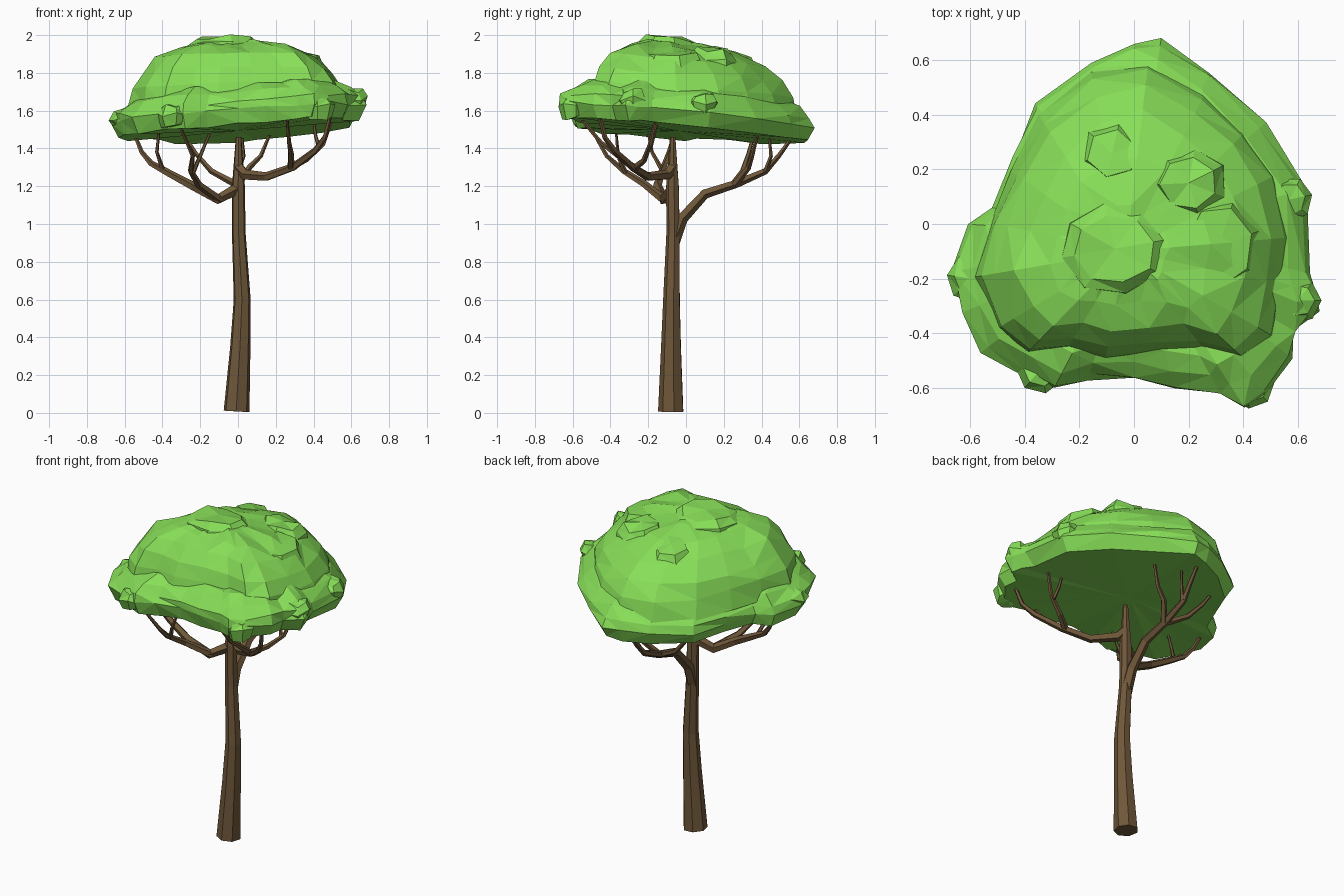
import bpy, bmesh, math, random
from mathutils import Vector

random.seed(4)
if "Cube" in bpy.data.objects:
    bpy.data.objects.remove(bpy.data.objects["Cube"])


def material(name, rgb):
    m = bpy.data.materials.new(name)
    m.use_nodes = True
    m.diffuse_color = (*rgb, 1)
    bsdf = next(n for n in m.node_tree.nodes if n.type == 'BSDF_PRINCIPLED')
    bsdf.inputs["Base Color"].default_value = (*rgb, 1)
    bsdf.inputs["Roughness"].default_value = 0.9
    return m


LEAF = material("leaf green", (0.245, 0.735, 0.098))
BARK = material("bark brown", (0.158, 0.096, 0.042))


def loft(name, rings, mat, start=None, end=None):
    """Bridge rings of points, closing each end with a fan or one flat face."""
    bm = bmesh.new()
    loops = [[bm.verts.new(p) for p in ring] for ring in rings]
    n = len(loops[0])
    for a, b in zip(loops, loops[1:]):
        for i in range(n):
            j = (i + 1) % n
            bm.faces.new((a[i], a[j], b[j], b[i]))
    for loop, tip in ((loops[0], start), (loops[-1], end)):
        if tip is None:
            bm.faces.new(loop)
        else:
            v = bm.verts.new(tip)
            for i in range(n):
                bm.faces.new((loop[i], loop[(i + 1) % n], v))
    if mat == LEAF:
        bmesh.ops.triangulate(bm, faces=bm.faces[:])
    bmesh.ops.recalc_face_normals(bm, faces=bm.faces[:])
    me = bpy.data.meshes.new(name)
    bm.to_mesh(me)
    bm.free()
    me.materials.append(mat)
    ob = bpy.data.objects.new(name, me)
    bpy.context.collection.objects.link(ob)


def limb(name, path, r0, r1, sides=5, radii=None):
    """Faceted tapering tube along a path."""
    pts = [Vector(p) for p in path]
    side, rings = Vector((1, 0.2, 0)), []
    for i, p in enumerate(pts):
        t = (pts[min(i + 1, len(pts) - 1)] - pts[max(i - 1, 0)]).normalized()
        side = (side - t * side.dot(t)).normalized()
        up = t.cross(side)
        r = radii[i] if radii else r0 + (r1 - r0) * i / (len(pts) - 1)
        angles = [math.tau * k / sides for k in range(sides)]
        rings.append([p + (side * math.cos(a) + up * math.sin(a)) * r for a in angles])
    loft(name, rings, BARK)


def foliage(name, outline, centre, levels, tilt, top, bottom, jitter):
    """Leaf mass: an outline scaled about its centre at each (scale, height)."""
    c = Vector(centre)

    def place(x, y, z):
        return Vector((x, y, z + tilt[0] * x + tilt[1] * y))

    rings = []
    for s, z in levels:
        ring = []
        for p in outline:
            q = c + (Vector(p) - c) * (s + random.uniform(-jitter, jitter))
            ring.append(place(q.x, q.y, z + random.uniform(-jitter, jitter) * 0.5))
        rings.append(ring)
    loft(name, rings, LEAF, place(*c, bottom), place(*c, top))


def polygon(x, y, rx, ry, n, turn=0.0):
    return [(x + rx * math.cos(turn + math.tau * i / n),
             y + ry * math.sin(turn + math.tau * i / n)) for i in range(n)]


# Trunk
limb("trunk", [(-.008, -.078, .008), (.012, -.077, .35), (.022, -.075, .6),
               (.004, -.067, .95), (.002, -.07, 1.2), (.003, -.07, 1.46)],
     0, 0, 7, (.07, .055, .046, .037, .035, .015))

# Back branch and its twigs
limb("back_branch", [(.002, -.07, .9), (0, -.02, 1.03), (0, .1, 1.16),
                     (-.01, .27, 1.215), (-.01, .42, 1.28), (0, .49, 1.36), (0, .57, 1.47)], .036, .009)
limb("back_twig_left", [(0, .26, 1.21), (.06, .33, 1.3), (.12, .35, 1.36), (.17, .38, 1.48)], .02, .008)
limb("back_twig_right", [(-.01, .25, 1.21), (-.14, .3, 1.28), (-.22, .33, 1.37), (-.29, .36, 1.48)], .02, .008)
limb("back_twig_end", [(0, .42, 1.28), (.03, .45, 1.36), (.02, .44, 1.47)], .013, .007)

# Right branch and its twigs
limb("right_branch", [(.002, -.07, 1.19), (-.11, -.12, 1.13), (-.24, -.15, 1.2),
                      (-.37, -.13, 1.27), (-.46, -.11, 1.32), (-.51, -.09, 1.38), (-.55, -.06, 1.48)], .032, .009)
limb("right_twig_front", [(-.1, -.12, 1.13), (-.21, -.22, 1.21), (-.25, -.33, 1.28),
                          (-.24, -.42, 1.36), (-.3, -.5, 1.5)], .024, .008)
limb("right_twig_middle", [(-.24, -.32, 1.27), (-.2, -.36, 1.36), (-.15, -.37, 1.48)], .014, .007)
limb("right_twig_end", [(-.4, -.13, 1.29), (-.43, -.18, 1.38), (-.42, -.2, 1.48)], .013, .007)

# Left branch and its twigs
limb("left_branch", [(.002, -.07, 1.3), (.04, -.1, 1.26), (.15, -.2, 1.25),
                     (.29, -.28, 1.3), (.41, -.38, 1.39), (.46, -.43, 1.46), (.49, -.46, 1.58)], .032, .01)
limb("left_twig_back", [(.28, -.27, 1.3), (.36, -.22, 1.34), (.45, -.19, 1.42), (.5, -.16, 1.56)], .02, .008)
limb("left_twig_front", [(.28, -.28, 1.3), (.28, -.37, 1.37), (.27, -.45, 1.43), (.26, -.55, 1.55)], .02, .008)
limb("left_twig_end", [(.43, -.19, 1.4), (.41, -.17, 1.47), (.4, -.15, 1.55)], .012, .007)

# Wide lower canopy with a flat, tilted underside
skirt = [(.64, .13), (.48, .37), (.28, .56), (.1, .685), (0, .67), (-.16, .6), (-.36, .44),
         (-.45, .25), (-.52, .06), (-.62, 0), (-.685, -.18), (-.64, -.33), (-.56, -.47),
         (-.42, -.55), (-.3, -.615), (-.17, -.57), (0, -.57), (.15, -.605), (.32, -.63),
         (.41, -.68), (.49, -.63), (.59, -.5), (.6, -.4), (.68, -.32), (.68, -.26), (.64, -.18)]
foliage("lower_canopy", skirt, (0, -.04),
        [(.93, 1.485), (.99, 1.56), (.97, 1.605), (.87, 1.66), (.75, 1.7)],
        (.07, -.08), 1.72, 1.49, .018)

# Domed upper canopy: steep at the front, sloping down to the lower one behind
crown = [(.56, -.05), (.5, .17), (.39, .32), (.25, .46), (.05, .57), (-.15, .52), (-.33, .37),
         (-.43, .18), (-.5, 0), (-.56, -.19), (-.48, -.37), (-.38, -.46), (-.24, -.45),
         (-.1, -.475), (.08, -.46), (.25, -.45), (.4, -.49), (.49, -.4), (.53, -.22)]
foliage("upper_canopy", crown, (-.03, -.1),
        [(1.05, 1.6), (1, 1.71), (.92, 1.79), (.76, 1.87), (.52, 1.925), (.26, 1.955)],
        (.01, -.075), 1.965, 1.6, .022)

# Clumps breaking through the dome
clumps = [("top_clump", polygon(-.07, -.09, .2, .17, 8, .2), (-.07, -.09), 1.91, 1.978, (.01, -.06)),
          ("left_clump", polygon(.2, .15, .14, .13, 7, .5), (.2, .15), 1.88, 1.955, (-.06, -.13)),
          ("back_clump", polygon(-.08, .26, .125, .12, 6, .3), (-.08, .26), 1.85, 1.945, (0, -.16)),
          ("front_clump", polygon(-.1, -.22, .18, .12, 7, .1), (-.1, -.22), 1.87, 1.94, (0, .08)),
          ("side_clump", polygon(.31, -.08, .17, .2, 7, .3), (.31, -.08), 1.81, 1.94, (-.1, 0))]
for name, shape, centre, low, high, tilt in clumps:
    foliage(name, shape, centre, [(1.05, low - .05), (1, low + .03), (.75, high)],
            tilt, high + .01, low - .05, .03)

# Small lumps set into the rim
lumps = [(.6, -.28, 1.66, .085), (.43, -.59, 1.62, .085), (.57, .09, 1.635, .085),
         (-.595, -.2, 1.56, .09), (-.34, -.53, 1.575, .09)]
for i, (x, y, z, r) in enumerate(lumps):
    foliage(f"rim_lump_{i + 1}", polygon(x, y, r, r, 7, i), (x, y),
            [(.75, z - .05), (1, z), (.7, z + .045)], (0, 0), z + .055, z - .06, .04)
